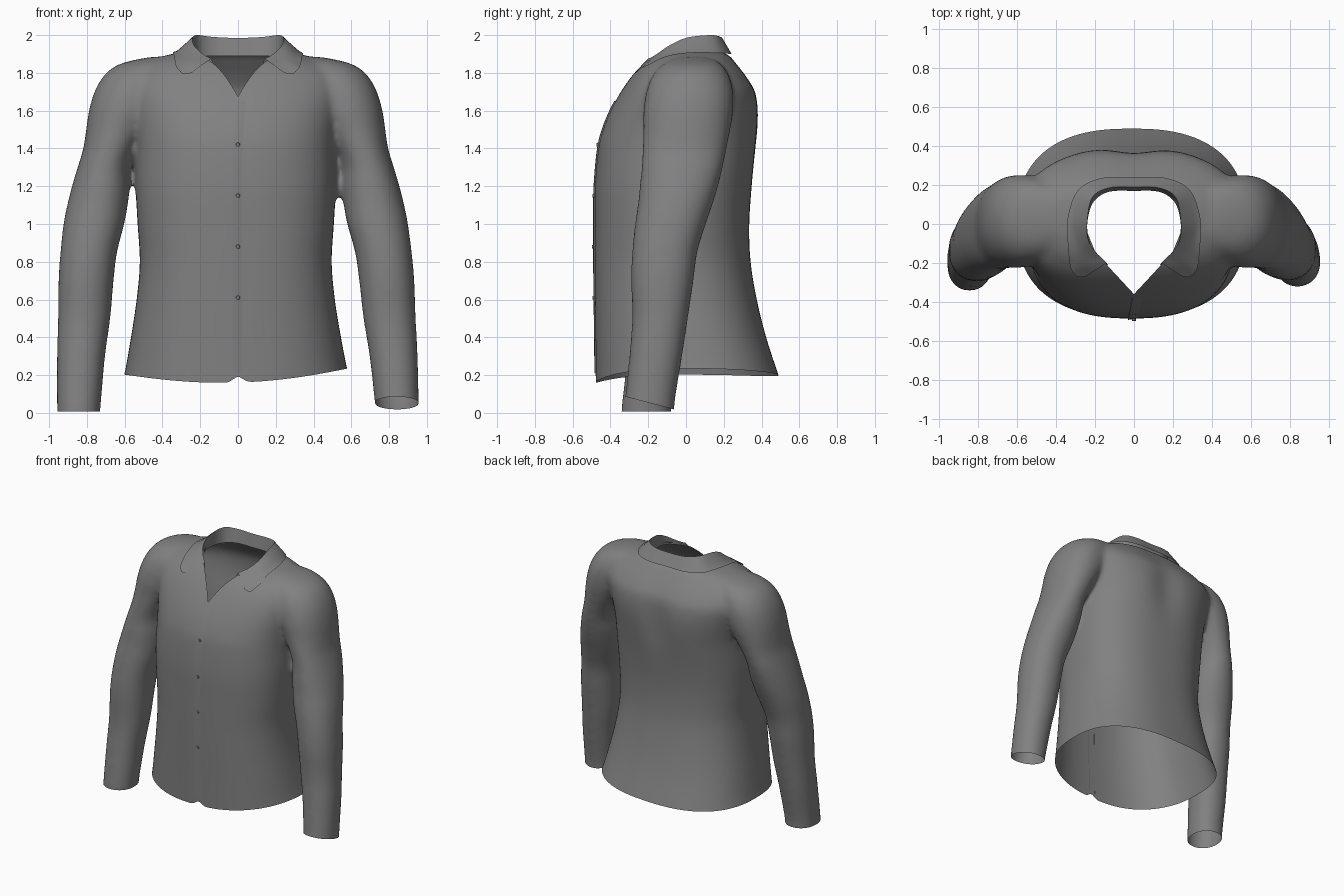
import bpy, bmesh, math
from mathutils import Vector
from mathutils.bvhtree import BVHTree

cube = bpy.data.objects.get("Cube")
if cube:
    bpy.data.objects.remove(cube, do_unlink=True)


def material(name, value):
    mat = bpy.data.materials.new(name)
    mat.use_nodes = True
    colour = (value, value, value, 1)
    mat.diffuse_color = colour
    mat.node_tree.nodes["Principled BSDF"].inputs["Base Color"].default_value = colour
    return mat


cloth = material("grey cloth", 0.22)


def make_object(name, bm):
    mesh = bpy.data.meshes.new(name)
    bm.to_mesh(mesh)
    bm.free()
    mesh.materials.clear()
    mesh.materials.append(cloth)
    mesh.shade_smooth()
    mesh.set_sharp_from_angle(angle=math.radians(50))
    obj = bpy.data.objects.new(name, mesh)
    bpy.context.collection.objects.link(obj)
    return obj


def spline(rows, steps):
    """Smooth curve through rows of numbers."""
    out = []
    for i in range(len(rows) - 1):
        a, b, c, d = (rows[min(max(i + k, 0), len(rows) - 1)] for k in (-1, 0, 1, 2))
        for s in range(steps):
            t = s / steps
            out.append([q + t * (r - p + t * (2 * p - 5 * q + 4 * r - u + t * (3 * (q - r) + u - p))) / 2
                        for p, q, r, u in zip(a, b, c, d)])
    return out + [list(rows[-1])]


def grid_faces(bm, rings, closed):
    for lower, upper in zip(rings, rings[1:]):
        n = len(lower)
        for i in range(n if closed else n - 1):
            j = (i + 1) % n
            bm.faces.new((lower[i], lower[j], upper[j], upper[i]))


def loft(bm, rows, power, sides=64):
    """Closed solid through level sections: z, x min, x max, y front, y back."""
    rings = []
    for z, x0, x1, y0, y1 in spline(rows, 4):
        ring = []
        for k in range(sides):
            a = math.tau * k / sides
            c, s = math.cos(a), math.sin(a)
            px = math.copysign(abs(c) ** (2 / power), c)
            py = math.copysign(abs(s) ** (2 / power), s)
            ring.append(bm.verts.new(((x0 + x1 + (x1 - x0) * px) / 2,
                                      (y0 + y1 + (y1 - y0) * py) / 2, z)))
        rings.append(ring)
    grid_faces(bm, rings, True)
    bm.faces.new(rings[0][::-1])
    bm.faces.new(rings[-1])


SHIFT = -0.012

# Torso sections: z, half width, front, back
torso = [(.14, .61, -.477, .51), (.2, .59, -.478, .49), (.4, .555, -.48, .425),
         (.6, .525, -.483, .375), (.8, .508, -.485, .342), (1, .52, -.485, .335),
         (1.2, .53, -.483, .35), (1.4, .53, -.465, .378), (1.5, .54, -.44, .39),
         (1.6, .56, -.4, .392), (1.7, .58, -.345, .375), (1.78, .56, -.29, .325),
         (1.83, .5, -.245, .285), (1.86, .45, -.21, .26), (1.89, .38, -.15, .235),
         (1.91, .28, -.09, .19), (1.92, .15, -.02, .12)]
# Sleeve sections: z, inner x, outer x, front, back
sleeve = [(-.06, .735, .958, -.33, -.06), (.05, .725, .958, -.325, -.06),
          (.3, .7, .955, -.3, -.02), (.5, .67, .947, -.285, .01),
          (.7, .65, .942, -.29, .04), (.85, .63, .93, -.285, .06),
          (1, .59, .912, -.27, .105), (1.1, .572, .892, -.255, .14),
          (1.2, .56, .867, -.245, .17), (1.3, .558, .837, -.235, .195),
          (1.4, .52, .807, -.23, .215), (1.5, .46, .792, -.225, .235),
          (1.6, .4, .777, -.225, .25), (1.7, .36, .748, -.21, .25),
          (1.78, .33, .703, -.18, .23), (1.83, .3, .648, -.14, .2),
          (1.86, .28, .573, -.1, .17), (1.885, .28, .45, -.04, .1)]

# Shirt body: torso and sleeves fused into one smooth skin
bm = bmesh.new()
loft(bm, [(z, SHIFT - w, SHIFT + w, f, b) for z, w, f, b in torso], 2.5)
for side in (-1, 1):
    rows = []
    for z, xi, xo, f, b in sleeve:
        lo, hi = sorted((side * xi, side * xo))
        drift = -.015 * max(0, 1 - z) if side < 0 else 0
        slide = SHIFT * min(1, max(0, z))
        rows.append((z, lo + slide, hi + slide, f + drift, b + drift))
    loft(bm, rows, 2.15)
bmesh.ops.recalc_face_normals(bm, faces=bm.faces[:])
body = make_object("shirt_body", bm)
remesh = body.modifiers.new("fuse", 'REMESH')
remesh.mode = 'VOXEL'
remesh.voxel_size = 0.016
graph = bpy.context.evaluated_depsgraph_get()
fused = bpy.data.meshes.new_from_object(body.evaluated_get(graph))
bpy.data.objects.remove(body, do_unlink=True)
bm = bmesh.new()
bm.from_mesh(fused)
for _ in range(8):
    bmesh.ops.smooth_vert(bm, verts=bm.verts[:], factor=0.5,
                          use_axis_x=True, use_axis_y=True, use_axis_z=True)


def cut(region, planes):
    """Remove the skin that lies in the region and on the inner side of every plane."""
    planes = [(Vector(p), Vector(n)) for p, n in planes]
    for point, normal in planes:
        faces = [f for f in bm.faces if region(f.calc_center_median())]
        edges = {e for f in faces for e in f.edges}
        verts = {v for f in faces for v in f.verts}
        bmesh.ops.bisect_plane(bm, geom=[*verts, *edges, *faces], dist=1e-5,
                               plane_co=point, plane_no=normal)
    doomed = []
    for f in bm.faces:
        c = f.calc_center_median()
        if region(c) and all((c - p).dot(n) > 0 for p, n in planes):
            doomed.append(f)
    bmesh.ops.delete(bm, geom=doomed, context='FACES')


# Open the hem and both cuffs
cut(lambda c: abs(c.x) < .65 and c.z < .3, [((0, 0, .2), (0, 0, -1))])
cut(lambda c: c.x < -.65 and c.z < .2, [((0, 0, .008), (0, 0, -1))])
cut(lambda c: c.x > .65 and c.z < .2, [((0, -.06, .018), (0, -.26, -1))])

# Open the neck with a V at the front
half = [(0, -.36), (.13, -.22), (.2, -.14), (.245, -.03), (.24, .08), (.2, .15), (.1, .182), (0, .186)]
outline = half + [(-x, y) for x, y in half[-2:0:-1]]
walls = [((a[0], a[1], 0), (a[1] - b[1], b[0] - a[0], 0))
         for a, b in zip(outline, outline[1:] + outline[:1])]
cut(lambda c: c.z > 1.5 and abs(c.x) < .3 and -.42 < c.y < .25, walls)

# Curve the hem and hollow the spine
for v in bm.verts:
    x, y, z = v.co
    if abs(x) < .63 and z < .6:
        u = min(1, (x / .6) ** 2)
        front = min(1, max(0, .5 - y))
        rise = -.04 * front + (.02 + .04 * front) * u + .03 * x
        if y < 0:
            rise += .03 * math.exp(-(x / .035) ** 2) * max(0, 1 - (z - .2) / .05)
        v.co.z += rise * (.6 - z) / .4
    if y > .15:
        v.co.y -= .028 * math.exp(-(x / .13) ** 2 - ((z - 1.55) / .22) ** 2)

skin = BVHTree.FromBMesh(bm)
make_object("shirt_body", bm)


def front_y(x, z):
    hit = skin.ray_cast(Vector((x, -2, z)), Vector((0, 1, 0)))[0]
    return hit.y if hit else -.47


# Collar keys from back to tip: band foot, fold, flap edge
keys = [(0, .17, 1.89, 0, .19, 1.985, 0, .24, 1.9),
        (.13, .165, 1.89, .13, .185, 1.99, .17, .235, 1.9),
        (.21, .11, 1.89, .215, .135, 2, .29, .17, 1.905),
        (.24, 0, 1.89, .24, .01, 1.988, .342, .02, 1.9),
        (.225, -.1, 1.88, .235, -.08, 1.95, .338, -.12, 1.87),
        (.18, -.17, 1.86, .2, -.14, 1.91, .325, -.225, 1.83),
        (.15, -.2, 1.85, .17, -.17, 1.89, .29, -.27, 1.795),
        (.13, -.215, 1.845, .14, -.2, 1.875, .245, -.268, 1.8)]
mirrored = [[-n if i % 3 == 0 else n for i, n in enumerate(k)] for k in keys[:0:-1]]
bm = bmesh.new()
strips = []
for row in spline(mirrored + keys, 5):
    foot, fold, edge = (Vector(row[i:i + 3]) for i in (0, 3, 6))
    strip = [bm.verts.new(foot), bm.verts.new(fold)]
    for k in range(1, 7):
        p = fold.lerp(edge, k / 6)
        hit = skin.ray_cast(Vector((p.x, p.y, 3)), Vector((0, 0, -1)))[0]
        if hit and hit.z > 1.5:
            p.z = max(p.z, hit.z + .01)
        strip.append(bm.verts.new(p))
    strips.append(strip)
grid_faces(bm, strips, False)
bmesh.ops.recalc_face_normals(bm, faces=bm.faces[:])
make_object("collar", bm)

# Placket: thin lapped strip down the front
bm = bmesh.new()
strips = []
for k in range(49):
    z = .21 + k * .03
    left = -.03 * min(1, (1.67 - z) / .35) ** .5
    strips.append([bm.verts.new((left + dx, front_y(left + dx, z) - lift, z))
                   for dx, lift in ((0, -.001), (0, .007), (.025, .005), (.055, -.001))])
grid_faces(bm, strips, False)
make_object("placket", bm)

# Buttons
bm = bmesh.new()
for z in (.61, .88, 1.15, 1.42):
    made = bmesh.ops.create_cone(bm, cap_ends=True, segments=16, radius1=.011, radius2=.009, depth=.008)
    for v in made["verts"]:
        x, y, up = v.co
        v.co = (x, front_y(0, z) - .008 - up, z + y)
bmesh.ops.recalc_face_normals(bm, faces=bm.faces[:])
make_object("buttons", bm)
